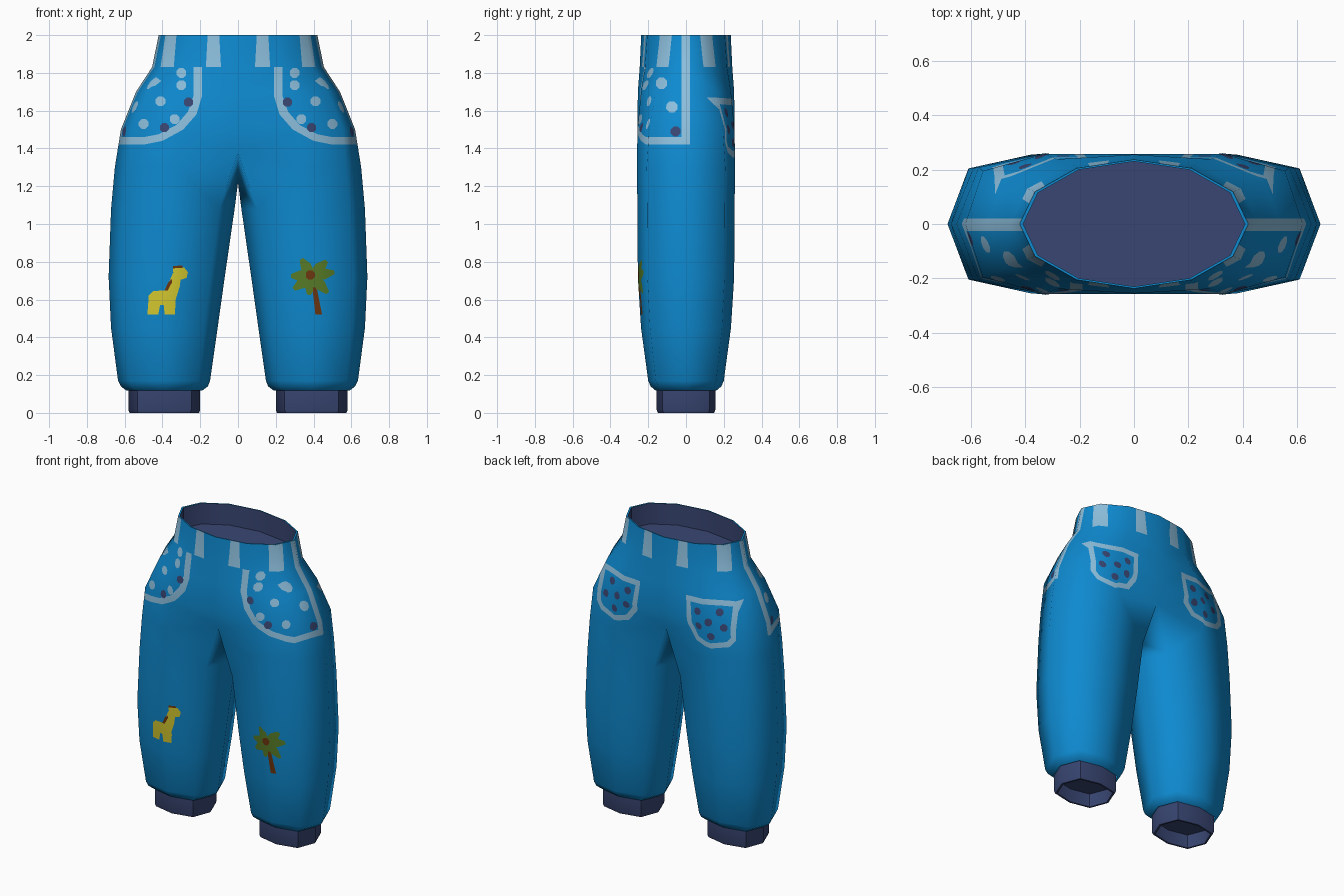
import bpy, bmesh, math
from mathutils import Vector

if "Cube" in bpy.data.objects:
    bpy.data.objects.remove(bpy.data.objects["Cube"])

COLORS = {
    "blue cloth": (0.0044, 0.254, 0.631), "pale blue trim": (0.262, 0.515, 0.716),
    "navy": (0.040, 0.061, 0.170), "yellow": (0.68, 0.60, 0.03),
    "leaf green": (0.098, 0.205, 0.021), "brown": (0.156, 0.038, 0.005)}
BLUE, PALE, NAVY, YELLOW, GREEN, BROWN = range(6)
MATS = []
for name, c in COLORS.items():
    m = bpy.data.materials.new(name)
    m.diffuse_color = (*c, 1)
    m.use_nodes = True
    m.node_tree.nodes["Principled BSDF"].inputs["Base Color"].default_value = m.diffuse_color
    MATS.append(m)


def finish(bm, name):
    me = bpy.data.meshes.new(name)
    bm.to_mesh(me)
    bm.free()
    for m in MATS:
        me.materials.append(m)
    ob = bpy.data.objects.new(name, me)
    bpy.context.collection.objects.link(ob)
    return ob


def octagon(x_in, x_out, ry, z):
    # starts at the inner-front corner, ends at the inner side
    cx, rx = (x_in + x_out) / 2, (x_out - x_in) / 2
    unit = [(-.75, -.8), (0, -1), (.75, -.8), (1, 0), (.75, .8), (0, 1), (-.75, .8), (-1, 0)]
    return [(cx + u * rx, v * ry, z) for u, v in unit]


# ---- trouser body: half rings from waist to ankle, built for both sides ----
hips = [  # z, centre y, front point, outer-front point, side x
    (2.00, .237, (.21, .205), (.364, .118), .42),
    (1.83, .245, (.225, .217), (.392, .13), .455),
    (1.70, .255, (.28, .238), (.475, .16), .54),
    (1.50, .257, (.33, .257), (.555, .195), .62)]
rings = []
for z, c, f, o, sx in hips:
    rings.append([(0, -c, z), (f[0], -f[1], z), (o[0], -o[1], z), (sx, 0, z),
                  (o[0], o[1], z), (f[0], f[1], z), (0, c, z)])
crotch = octagon(0, .652, .26, 1.3)
crotch[0], crotch[6], crotch[7] = (0, -.215, 1.38), (0, .215, 1.38), (0, 0, 1.22)
rings.append(crotch)
for z, xi, xo, ry in [(1.08, .018, .672, .257), (.72, .07, .685, .255), (.45, .108, .672, .238),
                      (.17, .148, .635, .2), (.14, .16, .62, .187), (.118, .19, .59, .16)]:
    rings.append(octagon(xi, xo, ry, z))

bm = bmesh.new()
for s in (1, -1):
    vs = [[bm.verts.new((s * x, y, z)) for x, y, z in r] for r in rings]
    for a, b in zip(vs, vs[1:]):
        n = 6 if len(a) == 7 else 8
        for i in range(n):
            j = (i + 1) % 8
            bm.faces.new((a[i], a[j], b[j], b[i]))
bmesh.ops.remove_doubles(bm, verts=bm.verts, dist=1e-4)
bmesh.ops.recalc_face_normals(bm, faces=bm.faces)
bm.normal_update()
# remember the smooth normals so that cutting details does not alter the shading
lay = bm.verts.layers.float_vector.new("smooth_dir")
for v in bm.verts:
    v[lay] = v.normal
bmesh.ops.triangulate(bm, faces=bm.faces)


def paint(pts, mat, d=1, sign=-1, lim=0.0):
    """Cut a convex outline into the cloth, seen along axis d, and colour it."""
    h = 1 - d
    us, zs = [p[0] for p in pts], [p[1] for p in pts]
    mid = Vector((sum(us) / len(us), sum(zs) / len(zs)))

    def touches(f):
        fu, fz = [v.co[h] for v in f.verts], [v.co.z for v in f.verts]
        return (max(fu) > min(us) and min(fu) < max(us) and max(fz) > min(zs)
                and min(fz) < max(zs) and max(sign * v.co[d] for v in f.verts) > lim + 1e-5)

    co, no = Vector(), Vector()
    co[d], no[d] = sign * lim, -sign
    planes = [(co, no)]
    for p, q in zip(pts, pts[1:] + pts[:1]):
        n2 = Vector((q[1] - p[1], p[0] - q[0])).normalized()
        if n2.dot(mid - Vector(p)) > 0:
            n2 = -n2
        co, no = Vector((0, 0, p[1])), Vector((0, 0, n2.y))
        co[h], no[h] = p[0], n2.x
        planes.append((co, no))
    faces = [f for f in bm.faces if touches(f)]
    for co, no in planes:
        if not faces:
            return
        geom = list({e for f in faces for e in (*f.verts, *f.edges)}) + faces
        res = bmesh.ops.bisect_plane(bm, geom=geom, dist=1e-5, plane_co=co, plane_no=no)
        faces = [f for f in res["geom"] if isinstance(f, bmesh.types.BMFace)
                 and (f.calc_center_median() - co).dot(no) < 0]
    for f in faces:
        f.material_index = mat


def dot(u, z, r, mat, **kw):
    paint([(u + r * math.cos(k * math.pi / 4 + .39), z + r * math.sin(k * math.pi / 4 + .39))
           for k in range(8)], mat, **kw)


for s in (1, -1):
    def flip(pts):
        return [(s * x, z) for x, z in pts]
    # front pockets: pale border wrapping to the side seam, blue panel inside
    paint(flip([(.19, 1.83), (.19, 1.68), (.22, 1.58), (.29, 1.5), (.4, 1.44), (.5, 1.42),
                (.75, 1.42), (.75, 1.83)]), PALE, lim=-.02)
    paint(flip([(.235, 1.83), (.235, 1.68), (.265, 1.595), (.325, 1.525), (.42, 1.475),
                (.5, 1.46), (.75, 1.46), (.75, 1.83)]), BLUE, lim=.025)
    # pocket dots, front and side
    for x, z in [(.41, 1.65), (.3, 1.735), (.3, 1.8), (.335, 1.555), (.5, 1.53)]:
        dot(s * x, z, .028, PALE)
    for x, z in [(.262, 1.645), (.39, 1.51)]:
        dot(s * x, z, .026, NAVY)
    for y, z in [(-.075, 1.62), (-.13, 1.745)]:
        dot(y, z, .032, PALE, d=0, sign=s)
    dot(-.055, 1.49, .028, NAVY, d=0, sign=s)
    # waistband stripes, front, back and side
    for side in (-1, 1):
        paint(flip([(.1, 2.01), (.16, 2.01), (.17, 1.83), (.09, 1.83)]), PALE, sign=side)
        paint(flip([(.325, 2.01), (.383, 2.01), (.41, 1.83), (.34, 1.83)]), PALE, sign=side)
    paint([(-.025, 1.83), (.02, 1.83), (.02, 2.01), (-.025, 2.01)], PALE, d=0, sign=s)
    # back pockets with navy dots
    paint(flip([(.17, 1.66), (.51, 1.67), (.52, 1.43), (.48, 1.38), (.36, 1.35), (.25, 1.38),
                (.19, 1.46)]), PALE, sign=1)
    paint(flip([(.205, 1.625), (.475, 1.635), (.485, 1.44), (.46, 1.41), (.36, 1.385),
                (.27, 1.41), (.225, 1.475)]), BLUE, sign=1)
    for x, z in [(.26, 1.575), (.4, 1.59), (.34, 1.52), (.27, 1.48), (.44, 1.5), (.36, 1.43)]:
        dot(s * x, z, .025, NAVY, sign=1)

# giraffe patch: body, two legs, neck, head, then mane and horns
for pts in [[(-.475, .57), (-.475, .62), (-.45, .645), (-.36, .65), (-.33, .62), (-.33, .57)],
            [(-.475, .585), (-.48, .52), (-.422, .52), (-.41, .585)],
            [(-.395, .585), (-.388, .52), (-.335, .52), (-.33, .585)],
            [(-.39, .63), (-.345, .74), (-.3, .74), (-.308, .67), (-.33, .6)],
            [(-.345, .765), (-.285, .77), (-.265, .745), (-.272, .715), (-.3, .705), (-.34, .72)]]:
    paint(pts, YELLOW)
for pts in [[(-.412, .645), (-.372, .648), (-.35, .69), (-.352, .73), (-.37, .69)],
            [(-.345, .765), (-.345, .778), (-.295, .78), (-.295, .768)]]:
    paint(pts, BROWN)

# palm patch: trunk, leaves around a centre, brown heart
hub = Vector((.39, .725))
paint([(.393, .67), (.415, .67), (.445, .52), (.41, .52)], BROWN)
for tip in [(.335, .815), (.47, .805), (.51, .745), (.475, .635), (.375, .625), (.295, .655), (.28, .725)]:
    t = Vector(tip)
    side = Vector((hub.y - t.y, t.x - hub.x)).normalized()
    m = hub.lerp(t, .55)
    paint([tuple(p) for p in (hub + side * .02, m + side * .03, t + side * .01,
                              t - side * .01, m - side * .03, hub - side * .02)], GREEN)
dot(.383, .73, .026, BROWN)
paint([(.395, .665), (.412, .665), (.428, .6), (.405, .6)], BROWN)

bm.normal_update()
normals = [(v[lay].normalized() if v[lay].length > .1 else v.normal.copy()) for v in bm.verts]
bm.verts.layers.float_vector.remove(lay)
for f in bm.faces:
    f.smooth = True
body = finish(bm, "trouser_body")
body.data.normals_split_custom_set_from_vertices(normals)


def tube(name, loops, mats):
    # stacked rings, the last one capped
    b = bmesh.new()
    vs = [[b.verts.new(p) for p in r] for r in loops]
    n = len(vs[0])
    for k, (a, c) in enumerate(zip(vs, vs[1:])):
        for i in range(n):
            j = (i + 1) % n
            b.faces.new((a[i], a[j], c[j], c[i])).material_index = mats[k]
    b.faces.new(vs[-1]).material_index = mats[-1]
    b.normal_update()
    ob = finish(b, name)
    ob.data.shade_smooth()
    ob.data.set_sharp_from_angle(angle=math.radians(50))
    return ob


# waist lining with a thin blue rim
def waist(k, z):
    return [(k * .42 * math.cos(i * math.pi / 6), k * .237 * math.sin(i * math.pi / 6), z)
            for i in range(12)]


tube("waist_lining", [waist(1, 2), waist(.97, 2), waist(.97, 1.86)], [BLUE, NAVY, NAVY])

# ankle cuffs, hollow from below
for s, name in ((1, "left_cuff"), (-1, "right_cuff")):
    loops = []
    for inset, z in [(0, .13), (0, .015), (.006, 0), (.018, 0), (.018, .09)]:
        r = [(s * x, y, z) for x, y, z in octagon(.2 + inset, .58 - inset, .155 - inset, z)]
        loops.append(r[::-1] if s > 0 else r)
    tube(name, loops, [NAVY] * 5)
